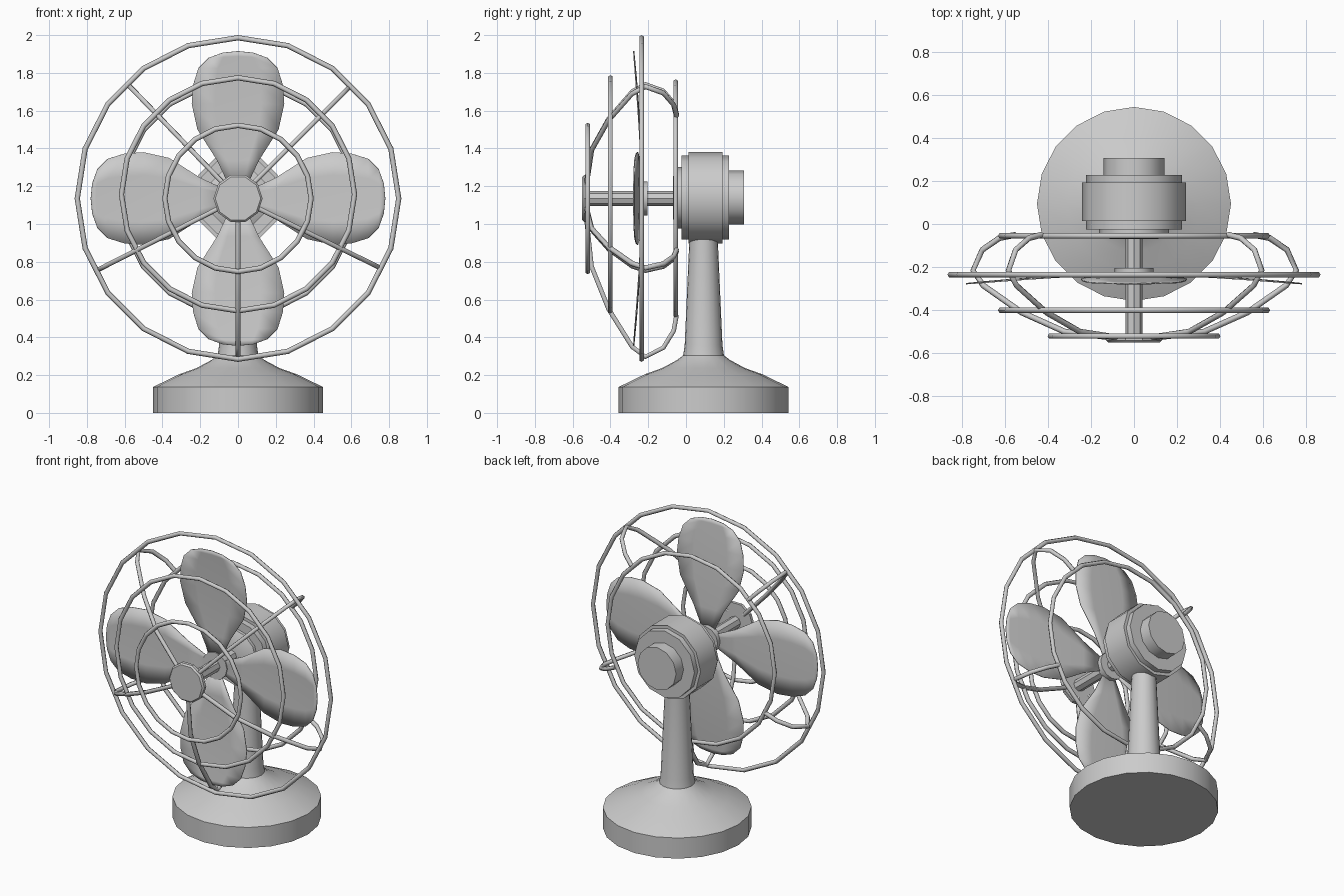
import bpy, bmesh, math
from mathutils import Matrix, Vector

if "Cube" in bpy.data.objects:
    bpy.data.objects.remove(bpy.data.objects["Cube"])

CZ = 1.135  # height of the fan axis


def make_object(name, bm, smooth=35):
    bmesh.ops.recalc_face_normals(bm, faces=bm.faces)
    me = bpy.data.meshes.new(name)
    bm.to_mesh(me)
    bm.free()
    for p in me.polygons:
        p.use_smooth = True
    me.set_sharp_from_angle(angle=math.radians(smooth))
    ob = bpy.data.objects.new(name, me)
    bpy.context.collection.objects.link(ob)
    return ob


def lathe(name, profile, sides, along_y=False, origin=(0, 0, 0)):
    """Revolve (radius, height) points and cap both ends."""
    bm = bmesh.new()
    rings = []
    for r, h in profile:
        ring = []
        for i in range(sides):
            a = 2 * math.pi * i / sides
            c, s = r * math.cos(a), r * math.sin(a)
            p = Vector((c, h, s)) if along_y else Vector((c, s, h))
            ring.append(bm.verts.new(p + Vector(origin)))
        rings.append(ring)
    for a, b in zip(rings, rings[1:]):
        for i in range(sides):
            j = (i + 1) % sides
            bm.faces.new((a[i], a[j], b[j], b[i]))
    bm.faces.new(rings[0])
    bm.faces.new(rings[-1])
    return make_object(name, bm)


def wire_ring(name, radius, y, z=CZ, sides=20, tube=0.014, n=6):
    """Low-poly ring of round wire facing the front."""
    bm = bmesh.new()
    loops = []
    for i in range(sides):
        a = 2 * math.pi * i / sides
        loops.append([])
        for k in range(n):
            t = 2 * math.pi * k / n
            r = radius + tube * math.cos(t)
            loops[i].append(bm.verts.new((r * math.cos(a), y + tube * math.sin(t), z + r * math.sin(a))))
    for i in range(sides):
        p, q = loops[i], loops[(i + 1) % sides]
        for k in range(n):
            m = (k + 1) % n
            bm.faces.new((p[k], q[k], q[m], p[m]))
    return make_object(name, bm, 65)


# Base with the stand column
lathe("base_and_stand", [(0.45, 0), (0.45, 0.137), (0.31, 0.205), (0.22, 0.237),
                         (0.14, 0.28), (0.108, 0.305), (0.1, 0.36), (0.076, 0.9), (0.076, 1.0)],
      20, origin=(0, 0.093, 0))

# Motor housing, stepped
lathe("motor_housing", [(0.11, -0.07), (0.163, -0.045), (0.163, -0.025), (0.222, -0.025),
                        (0.222, 0.013), (0.242, 0.013), (0.242, 0.192), (0.222, 0.192),
                        (0.222, 0.228), (0.142, 0.228), (0.142, 0.307)],
      12, True, (0, 0, 1.14))

# Shaft, blade hub and front cap
lathe("shaft", [(0.039, -0.53), (0.039, -0.05)], 8, True, (0, 0, CZ))
lathe("blade_hub", [(0.09, -0.245), (0.09, -0.205)], 12, True, (0, 0, CZ))
lathe("front_cap", [(0.12, -0.55), (0.13, -0.54), (0.13, -0.52)], 10, True, (0, 0, CZ))

# Four cupped blades
OUTLINE = [(0.05, 0.04), (0.2, 0.11), (0.365, 0.215), (0.5, 0.245), (0.6, 0.238),
           (0.69, 0.21), (0.745, 0.155), (0.772, 0.08)]
for b in range(4):
    bm = bmesh.new()
    rot = Matrix.Rotation(b * math.pi / 2, 4, 'Y')
    rows = []
    for u, v in OUTLINE:
        row = []
        for k in (-1, -0.5, 0, 0.5, 1):
            uu = u + (0.008 * (1 - abs(k)) if u > 0.7 else 0)
            y = -0.235 - 0.042 * (uu * uu + (k * v) ** 2) / 0.61
            row.append(bm.verts.new(Matrix.Translation((0, 0, CZ)) @ rot @ Vector((uu, y, k * v))))
        rows.append(row)
    for p, q in zip(rows, rows[1:]):
        for k in range(4):
            bm.faces.new((p[k], p[k + 1], q[k + 1], q[k]))
    ob = make_object("blade_%d" % (b + 1), bm)
    mod = ob.modifiers.new("thickness", 'SOLIDIFY')
    mod.thickness = 0.006
    mod.offset = 0

# Guard rings
wire_ring("guard_ring_outer", 0.851, -0.235)
wire_ring("guard_ring_front", 0.617, -0.4, 1.157)
wire_ring("guard_ring_back", 0.617, -0.055)
wire_ring("guard_ring_small", 0.387, -0.52)

# Guard struts, bent wires from front cap to back ring
STRUT = [(0.08, -0.53), (0.36, -0.5), (0.585, -0.41), (0.785, -0.285),
         (0.838, -0.215), (0.79, -0.12), (0.70, -0.065), (0.617, -0.05)]
for i, deg in enumerate((45, 134, 207, 270, 334)):
    a = math.radians(deg)
    cu = bpy.data.curves.new("guard_strut_%d" % (i + 1), 'CURVE')
    cu.dimensions = '3D'
    cu.bevel_depth = 0.014
    cu.bevel_resolution = 1
    cu.use_fill_caps = True
    sp = cu.splines.new('POLY')
    sp.points.add(len(STRUT) - 1)
    for pt, (r, y) in zip(sp.points, STRUT):
        pt.co = (r * math.cos(a), y, CZ + r * math.sin(a), 1)
    bpy.context.collection.objects.link(bpy.data.objects.new(cu.name, cu))
